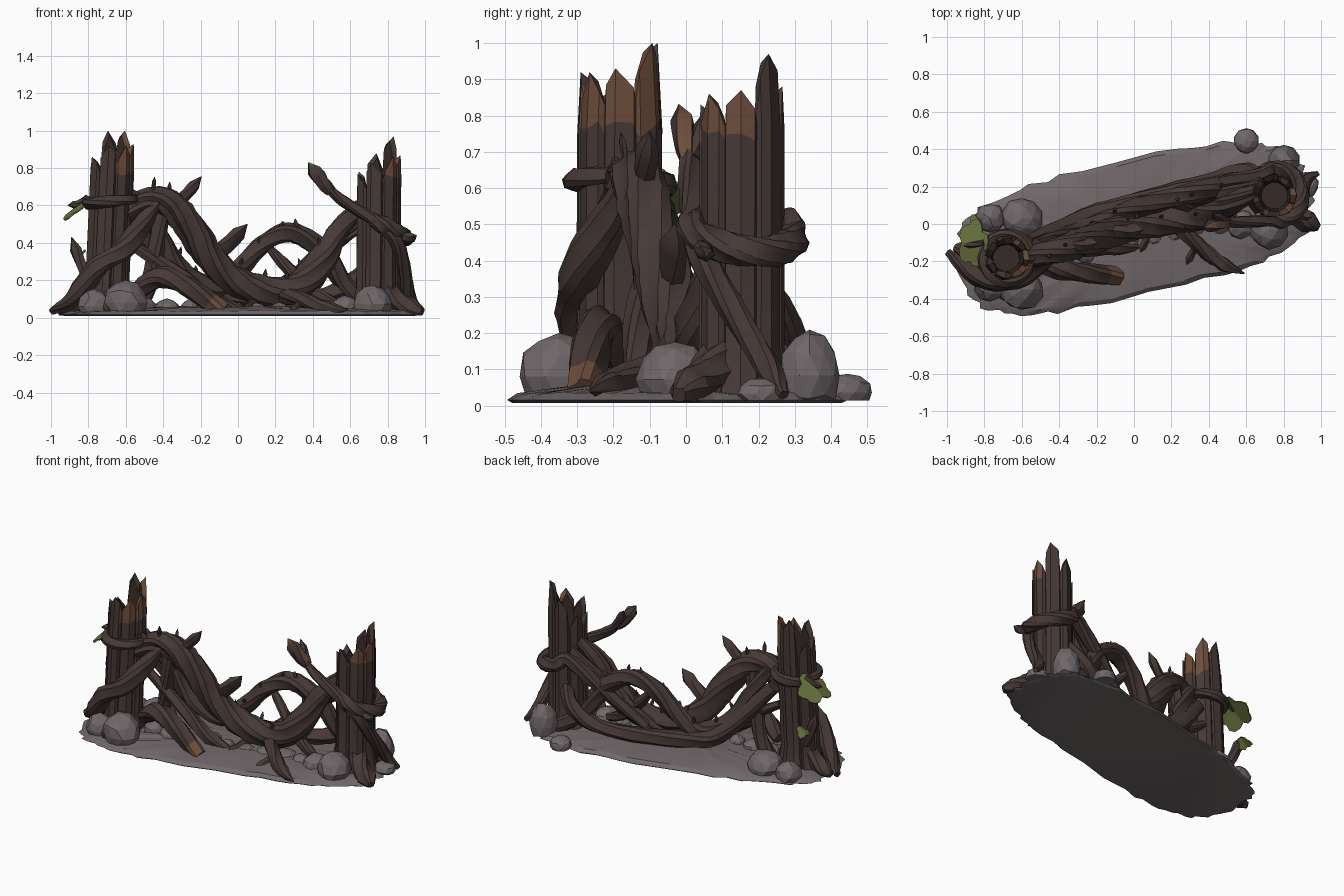
import bpy, bmesh, math, random
from mathutils import Vector

if "Cube" in bpy.data.objects:
    bpy.data.objects.remove(bpy.data.objects["Cube"])
random.seed(7)

def material(name, rgb):
    m = bpy.data.materials.new(name)
    m.diffuse_color = [((c / 255 + .055) / 1.055) ** 2.4 for c in rgb] + [1]
    m.use_nodes = True
    m.node_tree.nodes["Principled BSDF"].inputs["Base Color"].default_value = m.diffuse_color
    return m

BARK = material("dark bark", (70, 57, 54))
WOOD = material("broken wood", (108, 77, 60))
STONE = material("grey stone", (112, 103, 105))
LEAF = material("moss green", (108, 118, 64))
HOLLOW = material("hollow wood", (54, 43, 39))

def finish(bm, name, mats, angle=None):
    bmesh.ops.recalc_face_normals(bm, faces=bm.faces)
    me = bpy.data.meshes.new(name)
    bm.to_mesh(me)
    bm.free()
    ob = bpy.data.objects.new(name, me)
    bpy.context.collection.objects.link(ob)
    for m in mats:
        me.materials.append(m)
    if angle:
        bpy.ops.object.select_all(action='DESELECT')
        ob.select_set(True)
        bpy.context.view_layer.objects.active = ob
        bpy.ops.object.shade_smooth_by_angle(angle=math.radians(angle))
    return ob

def spline(pts, steps):
    """Catmull-Rom curve through the points."""
    P = [Vector(p) for p in pts]
    P = [P[0] * 2 - P[1]] + P + [P[-1] * 2 - P[-2]]
    out = []
    for i in range(1, len(P) - 2):
        a, b, c, d = P[i - 1:i + 3]
        for s in range(steps):
            t = s / steps
            out.append((b * 2 + (c - a) * t + (a * 2 - b * 5 + c * 4 - d) * t * t
                        + (b * 3 - a - c * 3 + d) * t ** 3) * .5)
    return out + [P[-2]]

def vine(name, pts, r, start=.6, end=.6, mid=1, sides=12, steps=6, broken=False):
    """Ridged, twisting tube; start, mid and end scale the radius."""
    path = spline(pts, steps)
    last = len(path) - 1
    ridge = [(1.07 if k % 3 else .86) * random.uniform(.94, 1.06) for k in range(sides)]
    bm = bmesh.new()
    rings, up = [], Vector((.13, .9, .4))
    for i, p in enumerate(path):
        t = (path[min(i + 1, last)] - path[max(i - 1, 0)]).normalized()
        u = (up - t * up.dot(t)).normalized()
        up, v, f = u, t.cross(u), i / last
        taper = start + (mid - start) * min(1, f * 4) if f < .5 else end + (mid - end) * min(1, (1 - f) * 4)
        q = max(r * taper, .002) * random.uniform(.95, 1.05)
        rings.append([])
        for k in range(sides):
            a = 2 * math.pi * k / sides + .1 * i
            co = p + (u * math.cos(a) + v * math.sin(a)) * q * ridge[k]
            co.z = max(co.z, .012)
            rings[-1].append(bm.verts.new(co))
    for i in range(last):
        for k in range(sides):
            j = (k + 1) % sides
            f = bm.faces.new((rings[i][k], rings[i][j], rings[i + 1][j], rings[i + 1][k]))
            f.material_index = int(broken and i >= last - 2)
    bm.faces.new(rings[0])
    bm.faces.new(rings[-1]).material_index = int(broken)
    return finish(bm, name, (BARK, WOOD), 34)

def coil(x, y, r, a0, a1, z0, z1, sag=0, n=8):
    """Points winding round a trunk, angles in degrees."""
    out = []
    for i in range(n + 1):
        t = i / n
        a = math.radians(a0 + (a1 - a0) * t)
        out.append((x + r * math.cos(a), y + r * math.sin(a), z0 + (z1 - z0) * t - sag * math.sin(math.pi * t)))
    return out

def trunk(name, base, top, heights, radius, bare_angle, bare_half):
    """Hollow stump of upright splinters; bare wood on the top of one side."""
    bm = bmesh.new()
    base, top = Vector(base), Vector(top)
    n, outer, inner, angles = len(heights), [], [], []
    for i, h in enumerate(heights):
        for off, rad, drop in ((-.5, .88, 0), (-.42, 1, .06), (random.uniform(-.15, .1), 1.06, 0), (.38, 1.01, .05)):
            a = 2 * math.pi * (i + off) / n
            angles.append(a)
            d = Vector((math.cos(a), math.sin(a), 0))
            hz = h - drop * random.uniform(.6, 1.3)
            if off == -.5:
                hz = min(h, heights[i - 1]) - .09
            cut, col = .78 + random.uniform(-.05, .02), []
            for z in (.01, .06, .16, .4, .62, min(cut, hz - .02), hz):
                flare = 1 + .4 * max(0, 1 - z / .18) ** 2 - .6 * max(0, z - .8)
                col.append(bm.verts.new(base.lerp(top, z) + d * radius * rad * flare + Vector((0, 0, z))))
            outer.append(col)
            inner.append([bm.verts.new(base.lerp(top, z) + d * radius * s + Vector((0, 0, z)))
                          for z, s in ((hz - .025, .76 - .5 * max(0, hz - .8)), (.6, .62))])
    for k in range(len(outer)):
        j = (k + 1) % len(outer)
        A, B, C, D = outer[k], outer[j], inner[k], inner[j]
        a = angles[k] + math.pi / n / 4 - math.radians(bare_angle)
        bare = int(math.cos(a) > math.cos(math.radians(bare_half)))
        for l in range(6):
            bm.faces.new((A[l], B[l], B[l + 1], A[l + 1])).material_index = bare if l == 5 else 0
        bm.faces.new((A[6], B[6], D[0], C[0])).material_index = bare
        bm.faces.new((C[0], D[0], D[1], C[1])).material_index = 2
    bm.faces.new([c[1] for c in inner]).material_index = 2
    bm.faces.new([c[0] for c in outer])
    finish(bm, name, (BARK, WOOD, HOLLOW), 28)

def rock(x, y, r, h):
    bm = bmesh.new()
    bmesh.ops.create_icosphere(bm, subdivisions=2, radius=1)
    for v in bm.verts:
        v.co *= random.uniform(.93, 1.06)
        v.co = Vector((x + v.co.x * r, y + v.co.y * r, max(.015, h * .4 + v.co.z * h * .6)))
    bmesh.ops.dissolve_limit(bm, angle_limit=math.radians(17), verts=bm.verts, edges=bm.edges)
    finish(bm, "rock", (STONE,))

def leaf(name, centre, r, lobes):
    bm = bmesh.new()
    mid, ring = bm.verts.new(centre), []
    for k in range(lobes * 4):
        a = 2 * math.pi * k / (lobes * 4)
        q = r * (1, .92, .74, .9)[k % 4] * random.uniform(.92, 1.08)
        x, y = math.cos(a) * q * .62, math.sin(a) * q
        ring.append(bm.verts.new(Vector(centre) + Vector((x, y, x * .8 - abs(y) * .25))))
    for k in range(len(ring)):
        bm.faces.new((mid, ring[k], ring[k - 1]))
    finish(bm, name, (LEAF,)).modifiers.new("thickness", 'SOLIDIFY').thickness = .008

# ground slab: a tilted superellipse with a ragged edge
bm = bmesh.new()
N, turn, rings = 72, math.radians(13), []
jag = [random.uniform(.96, 1.03) for _ in range(N)]
for s, z in ((.97, .008), (1, .016), (.94, .03), (.65, .046), (.3, .054)):
    rings.append([])
    for k in range(N):
        a, q = 2 * math.pi * k / N, s * (jag[k] if s > .9 else 1)
        c, d = math.cos(a), math.sin(a)
        u = q * .97 * math.copysign(abs(c) ** .64, c)
        v = q * .362 * math.copysign(abs(d) ** .64, d)
        rings[-1].append(bm.verts.new((u * math.cos(turn) - v * math.sin(turn),
                                       u * math.sin(turn) + v * math.cos(turn) - .02,
                                       z + random.uniform(0, .01) * (s < .96))))
for a, b in zip(rings, rings[1:]):
    for k in range(N):
        bm.faces.new((a[k - 1], a[k], b[k], b[k - 1]))
bm.faces.new(rings[0])
bm.faces.new(rings[-1])
finish(bm, "ground_slab", (STONE,), 25)

# broken trunks
trunk("left_trunk", (-.71, -.185, 0), (-.665, -.18, 0), (.93, 1, 1, .84, .86, .92, .92), .114, -5, 75)
trunk("right_trunk", (.745, .15, 0), (.755, .152, 0), (.87, .97, .88, .78, .77, .83, .86), .114, -48, 55)

# twisted vines between the trunks
main = [(-.6, -.19, .55), (-.49, -.16, .63), (-.37, -.13, .61), (-.25, -.09, .48), (-.14, -.05, .31),
        (0, -.01, .19), (.18, .02, .14), (.34, .04, .18), (.46, .08, .32), (.54, .12, .47), (.66, .18, .6)]
arch = [(.74, .28, .05), (.57, .24, .18), (.45, .2, .36), (.28, .16, .455), (.13, .12, .39), (0, .08, .25),
        (-.13, .03, .16), (-.3, -.04, .25), (-.42, -.08, .45), (-.52, -.12, .62)]
vine("main_vine", main, .078, .6, .5, sides=15)
vine("arch_vine", arch, .051, .8, .8)
vine("front_left_vine", [(-.995, -.15, .035), (-.88, -.25, .1), (-.75, -.305, .27), (-.61, -.29, .37),
                         (-.5, -.21, .52), (-.4, -.15, .67)], .053, .35, .4)
vine("low_back_vine", [(.75, .2, .36), (.62, .28, .2), (.4, .22, .1), (-.1, .09, .12), (-.3, .02, .2),
                       (-.57, -.1, .52)], .048, .7, .8)
vine("right_wrap_vine", [(.44, .01, .75), (.54, .01, .64)] + coil(.755, .155, .14, -105, 130, .53, .5, .09)
     + [(.4, .2, .3), (.2, .12, .14)], .042, .5, .8)
vine("right_hanging_vine", [(.72, .02, .52), (.84, .04, .42), (.89, .13, .26), (.92, .23, .1), (.98, .27, .03)],
     .036, .9, .4)
vine("left_ring_vine", coil(-.675, -.18, .128, -10, 370, .62, .64, .02, 12), .032, sides=9, steps=3)
vine("front_cross_vine", [(-.62, -.1, .42), (-.3, -.13, .22), (-.14, -.13, .1), (.02, -.12, .04)], .039)
vine("right_cross_vine", [(.1, .06, .1), (.3, .12, .22), (.42, .15, .34), (.68, .22, .55)], .035, .8, .8)
vine("under_arch_vine", [(.16, .13, .38), (.28, .1, .25), (.42, .06, .13), (.6, .02, .05)], .032)
vine("left_support_vine", [(-.56, -.1, .03), (-.47, -.09, .2), (-.4, -.12, .6)], .044, .9, .9)
vine("fallen_log", [(-.55, -.19, .14), (-.42, -.235, .215), (-.28, -.26, .17), (-.08, -.28, .035)],
     .055, .8, .8, broken=True)

# roots that bend down to the ground
vine("ground_root", [(.2, .02, .13), (.33, -.1, .1), (.45, -.2, .06), (.59, -.265, .04)], .038, 1, .1)
vine("right_trunk_root", [(.8, .1, .13), (.88, .04, .07), (.985, -.02, .03)], .055, 1.1, .4)
vine("left_trunk_root", [(-.76, -.17, .12), (-.87, -.15, .06), (-.96, -.13, .03)], .05, 1.2, .4)
vine("left_front_root", [(-.7, -.24, .12), (-.7, -.32, .06), (-.68, -.4, .03)], .05, 1.2, .4)

# pointed twigs and broken tips: start, end, radius, swelling before the tip
def twig(name, a, b, r, swell):
    a, b = Vector(a), Vector(b)
    return vine(name, [a, a.lerp(b, .5) + Vector((0, 0, -.01)), b], r, 1, .03, swell, 6, 4)

twig("root_fork", (.34, -.1, .09), (.28, -.22, .04), .025, .8)
twig("small_root", (.1, 0, .1), (.03, -.17, .04), .03, .8)
twig("left_stub", (-.34, -.12, .6), (-.195, -.1, .755), .022, 1.4)
twig("middle_stub", (-.13, -.04, .33), (.05, -.03, .5), .024, 1.6)
long_tip = twig("right_tip_long", (.5, .01, .67), (.375, -.02, .83), .025, 1.5)
twig("right_tip_short", (.5, .02, .68), (.42, .05, .81), .024, 1)
twig("right_side_tip", (.87, .06, .43), (.955, .04, .44), .028, 1)
twig("left_side_twig", (-.8, -.1, .2), (-.89, -.08, .43), .022, 1.3)
twig("left_leaf_twig", (-.8, -.1, .64), (-.91, -.12, .6), .02, .9)
twig("knot_spike", (-.5, -.16, .6), (-.57, -.2, .69), .028, .8)
# bare wood on the upper side of the long tip
for f in long_tip.data.polygons:
    f.material_index = int(f.normal.z > .35 and f.normal.x > .2)

# thorns sprinkled along the two big vines
for label, source, r in (("main", main, .075), ("arch", arch, .05)):
    path = spline(source, 4)
    for p in path[5:-6:3]:
        d = Vector((random.uniform(-.5, .5), random.uniform(-.8, .6), 1)).normalized()
        twig(f"{label}_thorn", p + d * r * .7, p + d * (r + random.uniform(.03, .055)), .015, .7)

# large rocks round the trunks: x, y, radius, height
for spec in ((-.6, -.35, .115, .2), (-.77, -.33, .085, .15), (-.6, .03, .11, .16), (-.77, .03, .08, .13),
             (.72, -.03, .105, .18), (.57, 0, .08, .12), (.8, .34, .085, .21), (.6, .445, .07, .09),
             (.92, .21, .07, .08)):
    rock(*spec)
# small stones along the middle
for i in range(9):
    x = -.5 + i * .12
    rock(x, .235 * x - .07 + random.uniform(-.05, .05), random.uniform(.05, .07), random.uniform(.08, .11))

# leaves on the left trunk
leaf("large_leaf", (-.86, -.1, .6), .135, 5)
leaf("small_leaf", (-.85, 0, .34), .055, 3)
